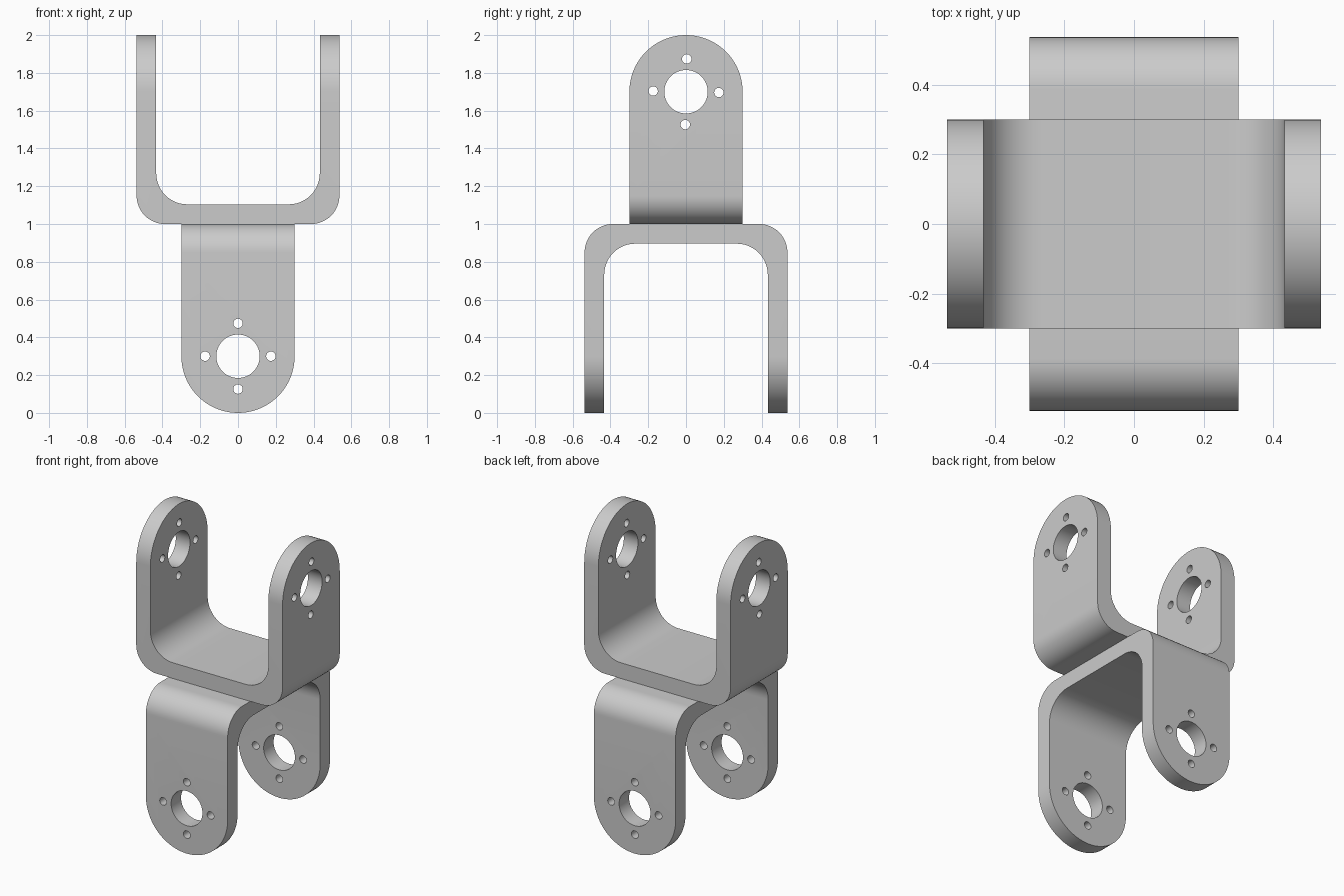
import bpy, bmesh
from math import sin, cos, pi, radians

if "Cube" in bpy.data.objects:
    bpy.data.objects.remove(bpy.data.objects["Cube"])

W, T, R, H = 0.537, 0.104, 0.3, 1.0     # half span, thickness, arm half width, height
RO, RI = 0.15, 0.165                    # outer and inner bend radii
HOLE_Z = H - R


def arc(cx, cz, r, a0, a1, n):
    angles = [radians(a0 + (a1 - a0) * i / n) for i in range(n + 1)]
    return [(cx + r * cos(a), cz + r * sin(a)) for a in angles]


def prism(name, pts, axis, half):
    """Extrude a closed outline symmetrically along x or y."""
    bm = bmesh.new()
    at = (lambda u, v, d: (d, u, v)) if axis == 'x' else (lambda u, v, d: (u, d, v))
    face = bm.faces.new([bm.verts.new(at(u, v, -half)) for u, v in pts])
    ext = bmesh.ops.extrude_face_region(bm, geom=[face])
    verts = [g for g in ext['geom'] if isinstance(g, bmesh.types.BMVert)]
    bmesh.ops.translate(bm, verts=verts, vec=at(0, 0, 2 * half))
    bmesh.ops.recalc_face_normals(bm, faces=bm.faces)
    me = bpy.data.meshes.new(name)
    bm.to_mesh(me)
    bm.free()
    ob = bpy.data.objects.new(name, me)
    bpy.context.collection.objects.link(ob)
    return ob


def boolean(ob, cutter, operation):
    cutter.hide_render = True
    bpy.ops.object.select_all(action='DESELECT')
    bpy.context.view_layer.objects.active = ob
    ob.select_set(True)
    mod = ob.modifiers.new("cut", 'BOOLEAN')
    mod.operation, mod.solver, mod.object = operation, 'EXACT', cutter
    bpy.ops.object.modifier_apply(modifier=mod.name)
    bpy.data.objects.remove(cutter)


def yoke(name, twist):
    # bent strip: U profile, right half outline mirrored to the left
    wi = W - T
    outer = arc(W - RO, RO, RO, -90, 0, 12) + [(W, H + 0.1)]
    inner = [(wi, H + 0.1)] + arc(wi - RI, T + RI, RI, 0, -90, 12)
    right = outer + inner
    ob = prism(name, right + [(-x, z) for x, z in reversed(right)], 'y', R + 0.1)
    # rounded arm ends
    side = [(-R, -0.1), (R, -0.1)] + arc(0, HOLE_Z, R, 0, 180, 40)
    boolean(ob, prism("side_cutter", side, 'x', 1), 'INTERSECT')
    # central bore and four bolt holes through both arms
    holes = [(0, HOLE_Z, 0.115, 48)]
    holes += [(x, z, 0.025, 20) for x, z in arc(0, HOLE_Z, 0.174, twist, twist + 270, 3)]
    for x, z, r, n in holes:
        boolean(ob, prism("hole_cutter", arc(x, z, r, 0, 360, n)[:-1], 'x', 1), 'DIFFERENCE')
    bpy.ops.object.shade_smooth_by_angle(angle=radians(30))
    ob.location.z = 1
    return ob


upper = yoke("upper_yoke", -1.3)
lower = yoke("lower_yoke", 0)
lower.rotation_euler = (pi, 0, pi / 2)
